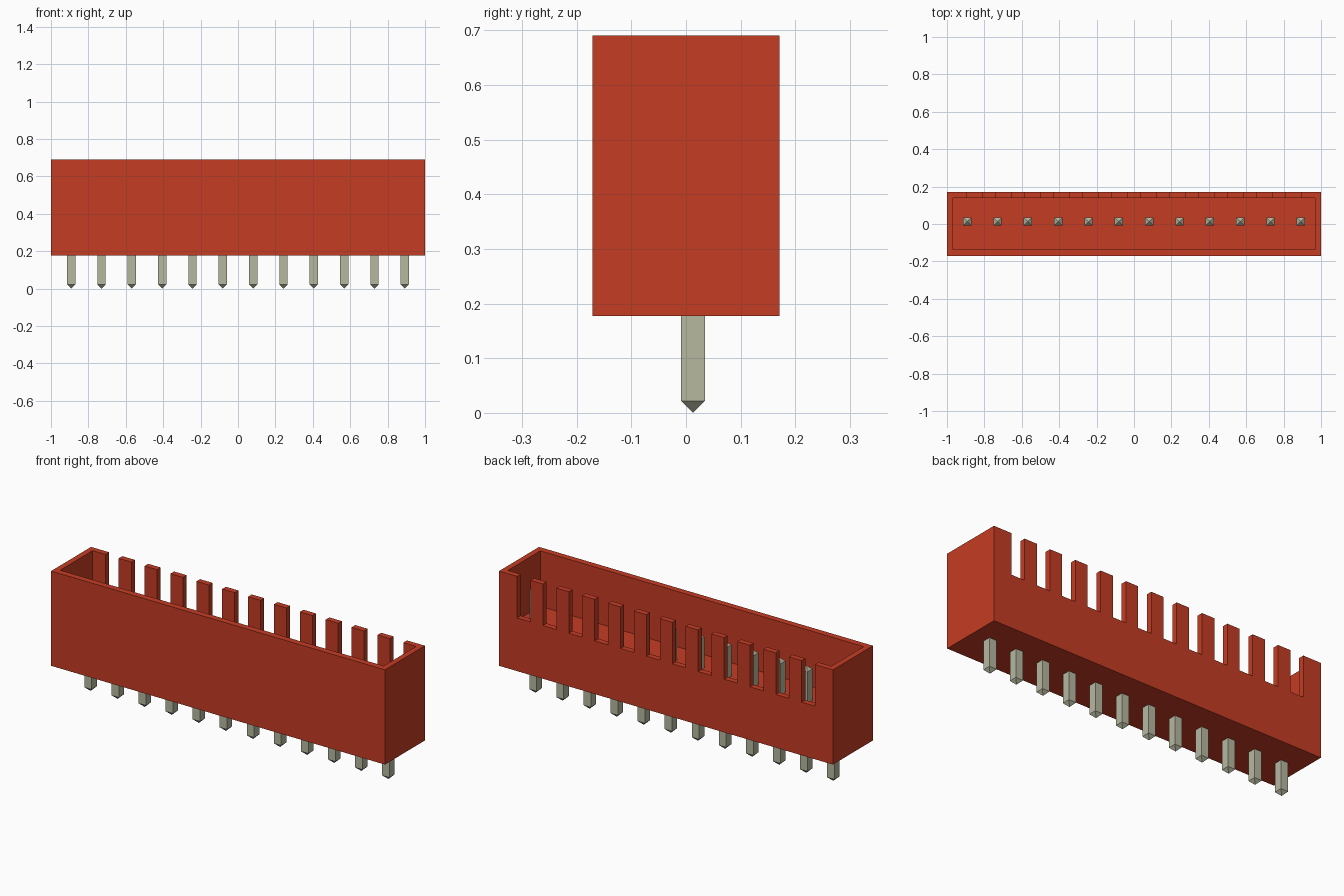
import bpy, bmesh
from mathutils import Matrix

cube = bpy.data.objects.get("Cube")
if cube:
    bpy.data.objects.remove(cube, do_unlink=True)


def material(name, rgb):
    m = bpy.data.materials.new(name)
    m.use_nodes = True
    m.diffuse_color = (*rgb, 1)
    m.node_tree.nodes["Principled BSDF"].inputs["Base Color"].default_value = (*rgb, 1)
    return m


RED = material("red plastic", (0.56, 0.045, 0.017))
METAL = material("dull tin metal", (0.47, 0.48, 0.35))


def add_box(bm, x0, x1, y0, y1, z0, z1):
    centre = Matrix.Translation(((x0 + x1) / 2, (y0 + y1) / 2, (z0 + z1) / 2))
    size = Matrix.Diagonal((x1 - x0, y1 - y0, z1 - z0, 1))
    return bmesh.ops.create_cube(bm, size=1, matrix=centre @ size)["verts"]


def make_object(name, bm, mat):
    mesh = bpy.data.meshes.new(name)
    bmesh.ops.recalc_face_normals(bm, faces=bm.faces)
    bm.to_mesh(mesh)
    bm.free()
    mesh.materials.append(mat)
    ob = bpy.data.objects.new(name, mesh)
    bpy.context.collection.objects.link(ob)
    return ob


def boxes(name, mat, dims):
    bm = bmesh.new()
    for d in dims:
        add_box(bm, *d)
    return make_object(name, bm, mat)


COUNT = 12
BOTTOM, TOP = 0.177, 0.69      # housing heights
FLOOR, SILL = 0.39, 0.465      # cavity floor and slot bottoms
HALF_Y, WALL = 0.171, 0.031

# Open-topped housing with a row of slots in the back wall
housing = boxes("housing", RED, [(-1, 1, -HALF_Y, HALF_Y, BOTTOM, TOP)])
cavity = boxes("cavity_cutter", RED, [(-1 + WALL, 1 - WALL, -HALF_Y + WALL + 0.003,
                                       HALF_Y - WALL, FLOOR, TOP + 0.1)])
SLOT_W, SLOT_PITCH = 0.08, 0.155
slot_x = [(i - (COUNT - 1) / 2) * SLOT_PITCH for i in range(COUNT)]
slots = boxes("slot_cutter", RED, [(x - SLOT_W / 2, x + SLOT_W / 2, 0.1, 0.25, SILL, TOP + 0.1)
                                   for x in slot_x])
for cutter in (cavity, slots):
    cutter.hide_render = True
    mod = housing.modifiers.new(cutter.name, 'BOOLEAN')
    mod.operation = 'DIFFERENCE'
    mod.solver = 'EXACT'
    mod.object = cutter
    bpy.context.view_layer.objects.active = housing
    bpy.ops.object.modifier_apply(modifier=mod.name)
    bpy.data.objects.remove(cutter, do_unlink=True)

# Square contact pins, pointed at both ends
PIN_R, PIN_Y, PIN_PITCH = 0.022, 0.013, 0.1622
for i in range(COUNT):
    x = (i - (COUNT - 1) / 2) * PIN_PITCH
    bm = bmesh.new()
    add_box(bm, x - PIN_R, x + PIN_R, PIN_Y - PIN_R, PIN_Y + PIN_R, 0.022, 0.56)
    bm.normal_update()
    ends = [f for f in bm.faces if abs(f.normal.z) > 0.9]
    for f in ends:
        dz = 0.022 if f.normal.z > 0 else -0.022
        tip = bmesh.ops.poke(bm, faces=[f])["verts"][0]
        tip.co.z += dz
    make_object(f"pin_{i + 1}", bm, METAL)
